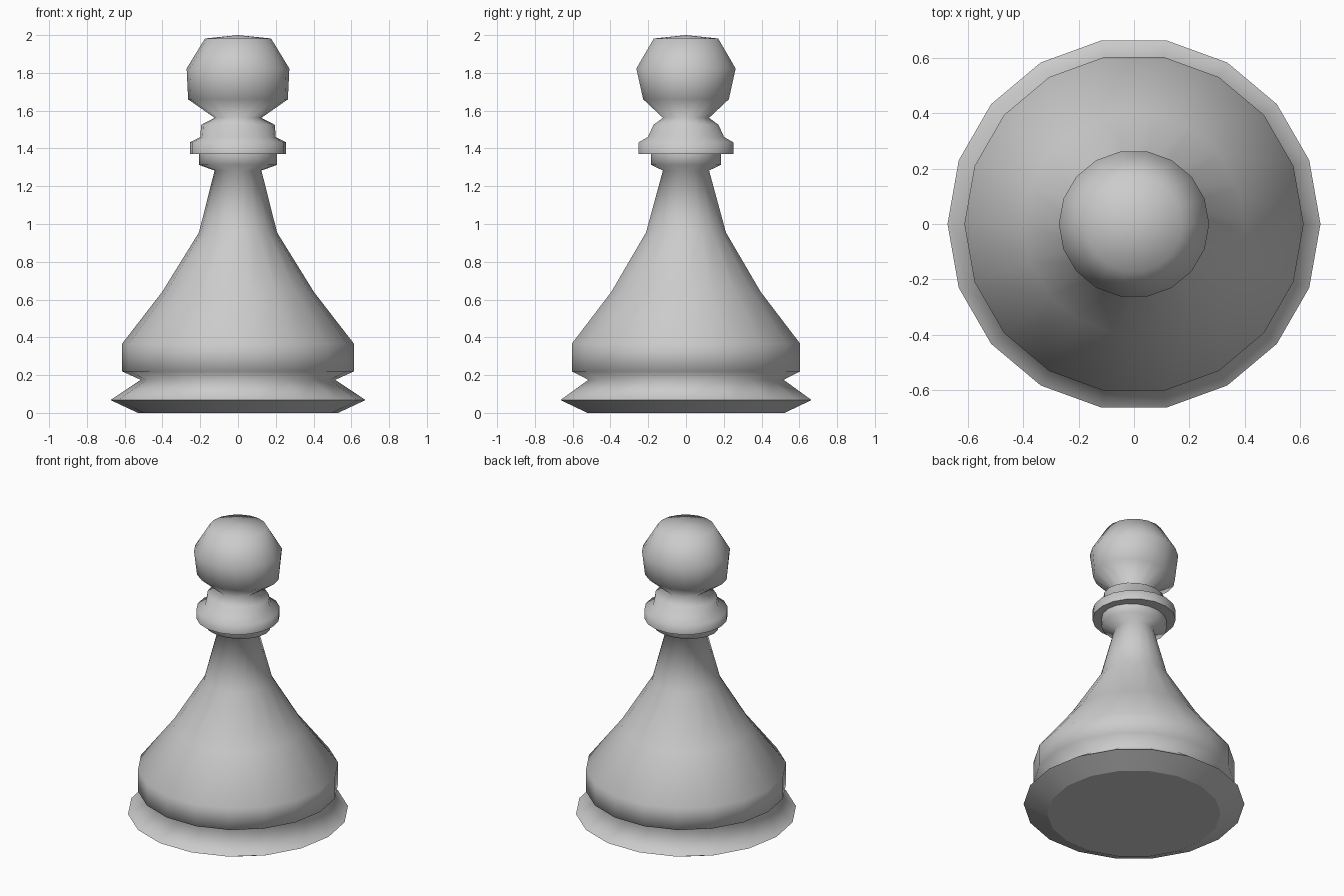
import bpy, bmesh
from math import cos, sin, pi

if "Cube" in bpy.data.objects:
    bpy.data.objects.remove(bpy.data.objects["Cube"])

SIDES = 18

# Turned profile, bottom to top: (radius along x, radius along y, height)
PROFILE = [
    (0.53, 0.53, 0.00), (0.675, 0.675, 0.068), (0.515, 0.525, 0.175),   # foot rim
    (0.614, 0.614, 0.22), (0.614, 0.614, 0.366),                         # base drum
    (0.402, 0.402, 0.64), (0.207, 0.215, 0.955), (0.124, 0.124, 1.283),  # tapering stem
    (0.207, 0.187, 1.313), (0.207, 0.187, 1.37),                         # lower collar
    (0.255, 0.255, 1.37), (0.255, 0.255, 1.432),                         # wide collar
    (0.2, 0.205, 1.46), (0.195, 0.175, 1.525), (0.124, 0.124, 1.562),    # neck
    (0.264, 0.23, 1.66), (0.272, 0.267, 1.823), (0.175, 0.173, 1.982),   # head
]
SHARP_RINGS = {0, 1, 9, 10}

bm = bmesh.new()
rings = []
for rx, ry, z in PROFILE:
    rings.append([bm.verts.new((rx * cos(2 * pi * i / SIDES),
                                ry * sin(2 * pi * i / SIDES), z))
                  for i in range(SIDES)])

# Side walls
for low, high in zip(rings, rings[1:]):
    for i in range(SIDES):
        j = (i + 1) % SIDES
        bm.faces.new((low[i], low[j], high[j], high[i])).smooth = True

# Crown fan and flat underside
tip = bm.verts.new((0, 0, 2.0))
for i in range(SIDES):
    bm.faces.new((rings[-1][i], rings[-1][(i + 1) % SIDES], tip)).smooth = True
bm.faces.new(rings[0][::-1])

# Crisp edges on the rims
for k in SHARP_RINGS:
    for i in range(SIDES):
        bm.edges.get((rings[k][i], rings[k][(i + 1) % SIDES])).smooth = False

mesh = bpy.data.meshes.new("pawn")
bm.to_mesh(mesh)
bm.free()
bpy.context.collection.objects.link(bpy.data.objects.new("pawn", mesh))
